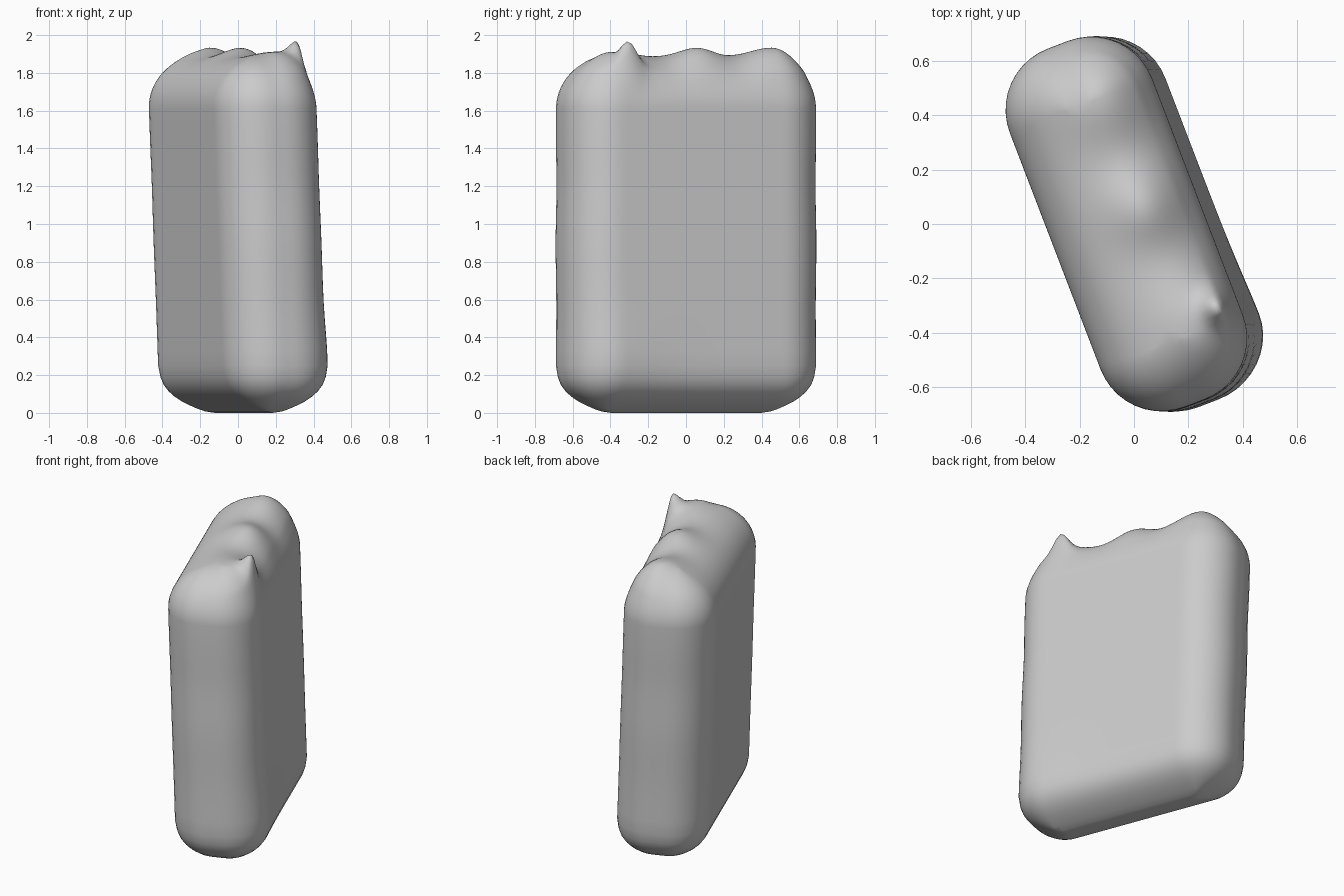
import bpy, bmesh, math
from mathutils import Vector

if "Cube" in bpy.data.objects:
    bpy.data.objects.remove(bpy.data.objects["Cube"])

HALF_L, HALF_W, CORNER, TURN = 0.705, 0.28, 0.24, math.radians(21)
U = Vector((math.sin(TURN), -math.cos(TURN)))   # long axis, towards the front
V = Vector((math.cos(TURN), math.sin(TURN)))    # across, towards the right


def outline(inset):
    """Rounded rectangle in (u, v), shrunk by inset, always the same point count."""
    a, b = HALF_L - inset, max(HALF_W - inset, 0)
    r = max(min(CORNER - inset, b), 0)
    arcs = []
    for i, (su, sv) in enumerate(((1, 1), (-1, 1), (-1, -1), (1, -1))):
        arcs.append([(su * (a - r) + r * math.cos((i + k / 10) * math.pi / 2),
                      sv * (b - r) + r * math.sin((i + k / 10) * math.pi / 2))
                     for k in range(11)])
    pts = []
    for i in range(4):
        p, q = arcs[i][-1], arcs[(i + 1) % 4][0]
        n = 36 if i % 2 == 0 else 3
        pts += arcs[i]
        pts += [(p[0] + (q[0] - p[0]) * k / n, p[1] + (q[1] - p[1]) * k / n)
                for k in range(1, n)]
    return pts


# pulled-up spots on the top: x, y, height, spread
BUMPS = [(0.32, -0.30, 0.125, 0.045), (0.29, -0.33, 0.06, 0.13),
         (0.05, 0.07, 0.065, 0.10), (-0.10, 0.47, 0.065, 0.12)]


def place(u, v, z, inset, top):
    p = U * u + V * v
    p.x += 0.03 - 0.036 * z                      # slight lean
    if top:
        weight = min(1, inset / 0.06)
        for x, y, h, s in BUMPS:
            z += weight * h * math.exp(-((p.x - x) ** 2 + (p.y - y) ** 2) / (2 * s * s))
    else:
        # soft swelling of the lower right front and gentle wall ripples
        swell = math.exp(-((z - 0.3) / 0.2) ** 2 - ((u - 0.5) / 0.25) ** 2)
        p += V * (0.012 * swell * max(v, 0) / HALF_W)
        p += U * (0.004 * math.sin(z * 9) * u * min(1, z, max(0, 1.6 - z) * 3))
    return Vector((p.x, p.y, z))


# rings from the underside, up the walls, over the top
rings = [(d, z, False) for d, z in (
    (0.28, 0.0), (0.24, 0.008), (0.20, 0.022), (0.16, 0.04), (0.12, 0.06), (0.08, 0.087),
    (0.05, 0.115), (0.025, 0.15), (0.01, 0.19), (0.0, 0.25))]
rings += [(0.0, 0.25 + 1.36 * k / 16, False) for k in range(1, 17)]
for k in range(1, 25):
    t = k / 24 * math.pi / 2
    rings.append((0.28 * (1 - math.cos(t)), 1.61 + 0.27 * math.sin(t), True))

bm = bmesh.new()
loops = [[bm.verts.new(place(u, v, z, d, top)) for u, v in outline(d)]
         for d, z, top in rings]
n = len(loops[0])
for lo, hi in zip(loops, loops[1:]):
    for i in range(n):
        j = (i + 1) % n
        bm.faces.new((lo[i], lo[j], hi[j], hi[i]))
bmesh.ops.remove_doubles(bm, verts=bm.verts, dist=0.0005)
bmesh.ops.recalc_face_normals(bm, faces=bm.faces)
for f in bm.faces:
    f.smooth = True

mesh = bpy.data.meshes.new("soft_block")
bm.to_mesh(mesh)
bm.free()
block = bpy.data.objects.new("soft_block", mesh)
bpy.context.collection.objects.link(block)

grey = bpy.data.materials.new("light grey")
grey.diffuse_color = (0.6, 0.6, 0.6, 1)
grey.use_nodes = True
grey.node_tree.nodes["Principled BSDF"].inputs["Base Color"].default_value = grey.diffuse_color
mesh.materials.append(grey)
